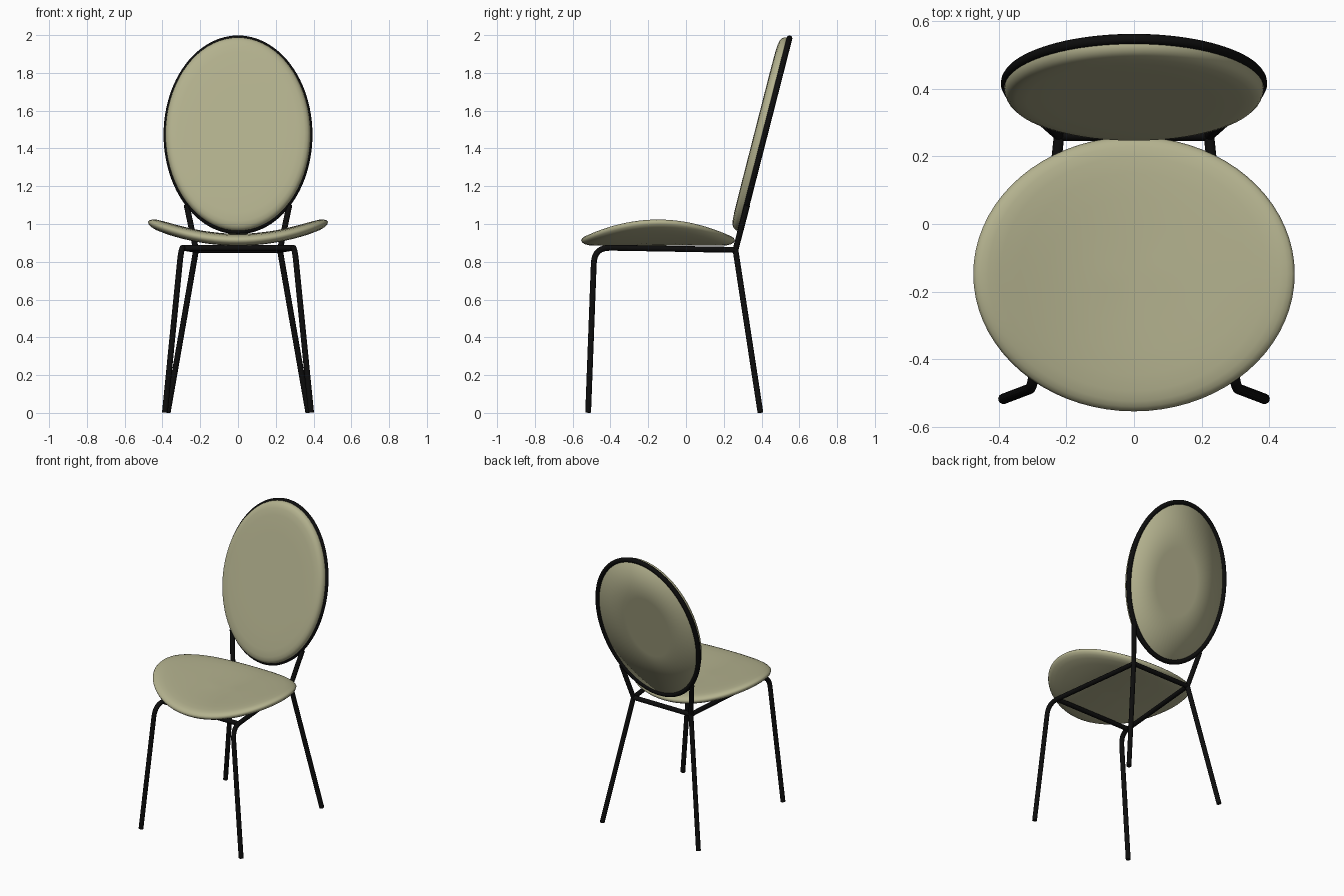
import bpy, bmesh, math
from mathutils import Vector, Matrix

if "Cube" in bpy.data.objects:
    bpy.data.objects.remove(bpy.data.objects["Cube"])


def material(name, rgb):
    m = bpy.data.materials.new(name)
    m.diffuse_color = (*rgb, 1)
    m.use_nodes = True
    m.node_tree.nodes["Principled BSDF"].inputs["Base Color"].default_value = m.diffuse_color
    return m


FABRIC = material("olive beige fabric", (0.45, 0.44, 0.27))
METAL = material("black metal", (0.004, 0.004, 0.004))
R = 0.0155  # tube radius


def cushion(name, a, b, profile, place, segs=72):
    """Elliptical pad: rings follow (inset, height) profile, then 'place' positions each point."""
    bm = bmesh.new()
    rings = []
    for inset, h in profile:
        ring = []
        for i in range(segs):
            t = 2 * math.pi * i / segs
            p = Vector(((a - inset * a / b) * math.cos(t), (b - inset) * math.sin(t), h))
            ring.append(bm.verts.new(place(p)))
        rings.append(ring)
    for r0, r1 in zip(rings, rings[1:]):
        for i in range(segs):
            j = (i + 1) % segs
            bm.faces.new((r0[i], r0[j], r1[j], r1[i]))
    for ring, h, flip in ((rings[0], profile[0][1], True), (rings[-1], profile[-1][1], False)):
        c = bm.verts.new(place(Vector((0, 0, h))))
        for i in range(segs):
            j = (i + 1) % segs
            bm.faces.new((ring[j], ring[i], c) if flip else (ring[i], ring[j], c))
    bmesh.ops.recalc_face_normals(bm, faces=bm.faces)
    me = bpy.data.meshes.new(name)
    bm.to_mesh(me)
    bm.free()
    me.materials.append(FABRIC)
    for f in me.polygons:
        f.use_smooth = True
    ob = bpy.data.objects.new(name, me)
    bpy.context.collection.objects.link(ob)
    return ob


def tube(name, pts, cyclic=False):
    cu = bpy.data.curves.new(name, 'CURVE')
    cu.dimensions = '3D'
    cu.bevel_depth = R
    cu.bevel_resolution = 4
    cu.use_fill_caps = True
    sp = cu.splines.new('POLY')
    sp.points.add(len(pts) - 1)
    for p, co in zip(sp.points, pts):
        p.co = (*co, 1)
    sp.use_cyclic_u = cyclic
    sp.use_smooth = True
    cu.materials.append(METAL)
    ob = bpy.data.objects.new(name, cu)
    bpy.context.collection.objects.link(ob)
    return ob


def rounded(p0, p1, p2, d, n=8):
    """Fillet points around corner p1."""
    p0, p1, p2 = Vector(p0), Vector(p1), Vector(p2)
    s = p1 + (p0 - p1).normalized() * d
    e = p1 + (p2 - p1).normalized() * d
    arc = []
    for i in range(n + 1):
        t = i / n
        arc.append(s * (1 - t) ** 2 + p1 * 2 * t * (1 - t) + e * t * t)
    return [p0] + arc + [p2]


# seat: elliptical pad curved upwards at both sides
def seat_place(p):
    slope = 0.86 * p.x
    n = Vector((-slope, 0, 1)).normalized()
    return Vector((p.x, p.y - 0.148, 0.885 + 0.43 * p.x ** 2)) + n * p.z


seat_profile = [(b, 0.0) for b in (0.33, 0.25, 0.17, 0.09)]
seat_profile += [(0.045, 0.002), (0.022, 0.007), (0.007, 0.016), (0.0, 0.028), (0.004, 0.038),
                 (0.014, 0.047), (0.03, 0.054), (0.06, 0.059), (0.11, 0.062), (0.18, 0.063),
                 (0.25, 0.063), (0.33, 0.063)]
cushion("seat", 0.487, 0.407, seat_profile, seat_place)

# backrest plane: local x across, local y up the slope, local z towards the front
up = Vector((0, 0.248, 0.969)).normalized()
front = Vector((1, 0, 0)).cross(up)
back_m = Matrix((Vector((1, 0, 0)), up, -Vector((0, up.z, -up.y)))).transposed()
origin = Vector((0, 0.417, 1.472))


def back_place(p):
    return origin + back_m @ p


back_profile = [(0.3, -0.004), (0.0, -0.004), (0.0, 0.018), (0.003, 0.028), (0.01, 0.038),
                (0.022, 0.046), (0.045, 0.052), (0.09, 0.055), (0.2, 0.056), (0.3, 0.056)]
cushion("backrest_cushion", 0.384, 0.528, back_profile, back_place)

# tube ring around the backrest
tube("backrest_ring", [back_place(Vector((0.379 * math.cos(2 * math.pi * i / 96),
                                          0.527 * math.sin(2 * math.pi * i / 96), 0)))
                       for i in range(96)], True)

# legs, side rails and backrest supports on both sides
for side, s in (("right", 1), ("left", -1)):
    corner = (0.222 * s, 0.262, 0.863)
    tube("front_leg_and_rail_" + side,
         rounded((0.387 * s, -0.518, 0.002), (0.3 * s, -0.485, 0.876), corner, 0.085))
    tube("back_leg_" + side, [(0.372 * s, 0.394, 0.002), corner])
    tube("backrest_support_" + side, [corner, (0.272 * s, 0.324, 1.10)])

# cross bars under the seat
tube("back_cross_bar", [(-0.222, 0.262, 0.863), (0.222, 0.262, 0.863)])
tube("front_cross_bar", [(-0.292, -0.41, 0.873), (0.292, -0.41, 0.873)])
